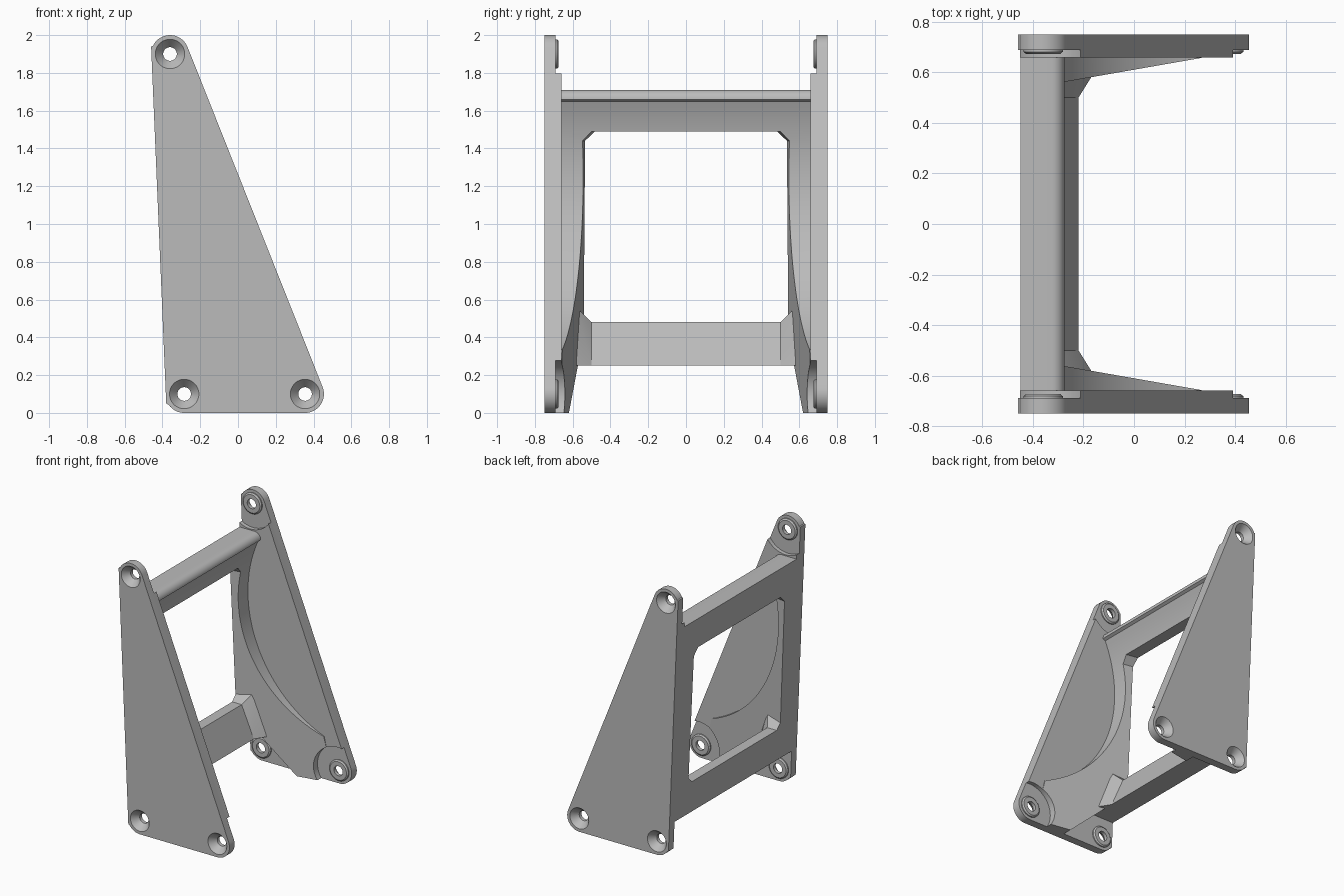
import bpy, bmesh
from math import sin, cos, radians, pi
from mathutils import Vector

if "Cube" in bpy.data.objects:
    bpy.data.objects.remove(bpy.data.objects["Cube"])

grey = bpy.data.materials.new("plain grey")
grey.use_nodes = True
colour = (0.5, 0.5, 0.5, 1)
grey.diffuse_color = colour
grey.node_tree.nodes["Principled BSDF"].inputs["Base Color"].default_value = colour


def finish(name, bm):
    bmesh.ops.recalc_face_normals(bm, faces=bm.faces)
    mesh = bpy.data.meshes.new(name)
    bm.to_mesh(mesh)
    bm.free()
    mesh.materials.append(grey)
    ob = bpy.data.objects.new(name, mesh)
    bpy.context.collection.objects.link(ob)
    return ob


def arc(cx, cz, r, start, end, steps):
    angles = [radians(start + (end - start) * i / steps) for i in range(steps + 1)]
    return [(cx + r * cos(a), cz + r * sin(a)) for a in angles]


def extrude(name, profile, y0, y1):
    """Extrude an x-z profile along y."""
    bm = bmesh.new()
    face = bm.faces.new([bm.verts.new((x, y0, z)) for x, z in profile])
    new = bmesh.ops.extrude_face_region(bm, geom=[face])["geom"]
    moved = [v for v in new if isinstance(v, bmesh.types.BMVert)]
    bmesh.ops.translate(bm, verts=moved, vec=(0, y1 - y0, 0))
    return finish(name, bm)


def turned(name, centre, side, stations, n=48):
    """Round solid along y through (distance, radius) stations."""
    bm = bmesh.new()
    rings = []
    for y, r in stations:
        rings.append([bm.verts.new((centre[0] + r * cos(2 * pi * i / n), side * y,
                                    centre[1] + r * sin(2 * pi * i / n))) for i in range(n)])
    for a, b in zip(rings, rings[1:]):
        for i in range(n):
            j = (i + 1) % n
            bm.faces.new((a[i], a[j], b[j], b[i]))
    bm.faces.new(rings[0])
    bm.faces.new(rings[-1])
    return finish(name, bm)


def hull(name, points):
    bm = bmesh.new()
    for p in points:
        bm.verts.new(p)
    bmesh.ops.convex_hull(bm, input=bm.verts)
    return finish(name, bm)


def combine(ob, tool, operation):
    mod = ob.modifiers.new("cut", "BOOLEAN")
    mod.operation, mod.solver, mod.object = operation, "EXACT", tool
    bpy.context.view_layer.objects.active = ob
    bpy.ops.object.modifier_apply(modifier=mod.name)
    bpy.data.objects.remove(tool)


def back(z):
    """Slanted rear edge."""
    return -0.38 - 0.0423 * (z - 0.05)


def wall(x):
    """Half width between the tapered side webs."""
    return 0.555 + 0.175 * (x + 0.32)


TOP, REAR, FRONT = (-0.36, 1.90), (-0.285, 0.10), (0.355, 0.10)
parts = []

# Side plates with recessed, countersunk screw bosses
outline = ([(back(0.05), 0.05)] + arc(*REAR, 0.1, 215, 270, 8)
           + arc(*FRONT, 0.1, -90, 21.7, 16) + arc(*TOP, 0.1, 21.7, 155, 20)
           + [(back(1.94), 1.94)])
corner = [(-0.6, -0.1), (0.158, -0.1), (-0.22, 0.25), (-0.6, 0.25)]
for side, label in ((-1, "front"), (1, "rear")):
    plate = extrude(label + "_side_plate", outline, side * 0.66, side * 0.75)
    for spot in (TOP, FRONT):
        combine(plate, turned("recess", spot, side, [(0.5, 0.182), (0.69, 0.182)]), "DIFFERENCE")
    combine(plate, extrude("corner_recess", corner, side * 0.5, side * 0.69), "DIFFERENCE")
    for spot in (TOP, REAR, FRONT):
        combine(plate, turned("boss", spot, side,
                              [(0.71, 0.078), (0.682, 0.078), (0.674, 0.068)]), "UNION")
        combine(plate, turned("bore", spot, side,
                              [(0.6, 0.036), (0.7, 0.036), (0.755, 0.082)]), "DIFFERENCE")
    parts.append(plate)

# Web frame: scooped front, rounded top edge, bottom corner cut away
scoop = arc(0.6, 1.25, 0.98, 156, 249, 40)
frame_profile = ([(back(1.71), 1.71)] + arc(-0.325, 1.66, 0.05, 90, 0, 8) + scoop
                 + [(0.33, 0.0), (0.05, 0.0), (-0.22, 0.25), (back(0.25), 0.25)])
frame = extrude("web_frame", frame_profile, -0.675, 0.675)
opening = []
for x in (-0.6, 0.6):
    for s in (-1, 1):
        opening += [(x, s * wall(x), -0.1), (x, s * wall(x), 1.44),
                    (x, s * (wall(x) - 0.05), 1.49)]
combine(frame, hull("opening", opening), "DIFFERENCE")
for side in (-1, 1):
    combine(frame, turned("clearance", FRONT, side, [(0.5, 0.182), (0.7, 0.182)]), "DIFFERENCE")
parts.append(frame)

# Lower cross bar with flared ends
bar = [(back(0.25), 0.25), (-0.22, 0.25), (-0.32, 0.48), (back(0.48), 0.48)]
parts.append(extrude("lower_cross_bar", bar, -0.56, 0.56))
flare = [(back(0.25), 0.25), (-0.17, 0.25), (-0.27, 0.56), (back(0.56), 0.56)]
for s, label in ((-1, "front"), (1, "rear")):
    points = [(x, s * 0.5, z) for x, z in bar] + [(x, s * 0.58, z) for x, z in flare]
    parts.append(hull(label + "_bar_flare", points))

# Smooth round surfaces, keep edges sharp
bpy.ops.object.select_all(action="DESELECT")
for ob in parts:
    ob.select_set(True)
bpy.context.view_layer.objects.active = frame
bpy.ops.object.shade_smooth_by_angle(angle=radians(25))
